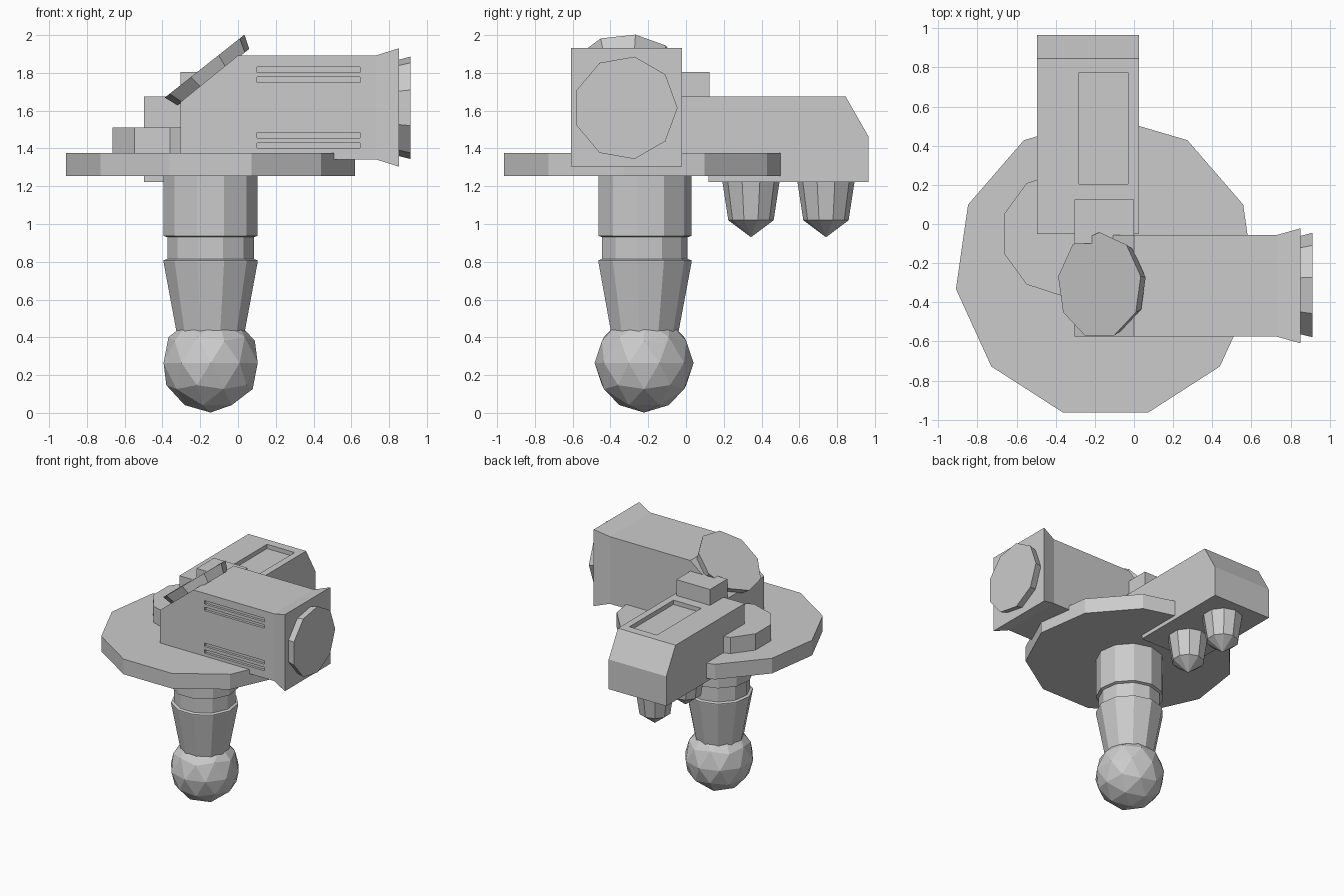
import bpy, bmesh, math
from mathutils import Matrix, Vector

if "Cube" in bpy.data.objects:
    bpy.data.objects.remove(bpy.data.objects["Cube"])


def finish(name, bm):
    bmesh.ops.recalc_face_normals(bm, faces=bm.faces[:])
    me = bpy.data.meshes.new(name)
    bm.to_mesh(me)
    bm.free()
    ob = bpy.data.objects.new(name, me)
    bpy.context.collection.objects.link(ob)
    return ob


def lathe(name, rings, n, origin, axis=(0, 0, 1)):
    """Faceted solid from (radius, height) rings, one corner facing +y."""
    bm = bmesh.new()
    z = Vector(axis).normalized()
    y = Vector((0, 1, 0))
    x = y.cross(z)
    loops = []
    for r, h in rings:
        angles = [math.pi / 2 + math.tau * i / n for i in range(n)]
        loops.append([bm.verts.new(Vector(origin) + z * h + r * (x * math.cos(a) + y * math.sin(a)))
                      for a in angles])
    for a, b in zip(loops, loops[1:]):
        for i in range(n):
            j = (i + 1) % n
            bm.faces.new((a[i], a[j], b[j], b[i]))
    bm.faces.new(loops[0])
    bm.faces.new(loops[-1])
    bmesh.ops.remove_doubles(bm, verts=bm.verts[:], dist=0.0005)
    return finish(name, bm)


def prism(points, depth):
    """Closed outline of 3D points swept along depth."""
    bm = bmesh.new()
    f = bm.faces.new([bm.verts.new(p) for p in points])
    ext = bmesh.ops.extrude_face_region(bm, geom=[f], use_keep_orig=True)
    bmesh.ops.translate(bm, vec=depth, verts=[v for v in ext["geom"] if isinstance(v, bmesh.types.BMVert)])
    bmesh.ops.recalc_face_normals(bm, faces=bm.faces[:])
    return bm


def boxes(name, spans):
    bm = bmesh.new()
    for lo, hi in spans:
        lo, hi = Vector(lo), Vector(hi)
        m = Matrix.Translation((lo + hi) / 2) @ Matrix.Diagonal((*(hi - lo), 1))
        bmesh.ops.create_cube(bm, size=1, matrix=m)
    return finish(name, bm)


def cut(ob, spans):
    cutter = boxes("cutter", spans)
    cutter.hide_render = True
    mod = ob.modifiers.new("recess", "BOOLEAN")
    mod.operation, mod.solver, mod.object = "DIFFERENCE", "EXACT", cutter
    bpy.context.view_layer.objects.active = ob
    bpy.ops.object.modifier_apply(modifier=mod.name)
    bpy.data.objects.remove(cutter)


CX, CY = -0.145, -0.222

# Ball foot and stepped stem
bm = bmesh.new()
bmesh.ops.create_icosphere(bm, subdivisions=2, radius=0.262, matrix=Matrix.Translation((CX, CY, 0.264)))
finish("ball_foot", bm)
lathe("stem", [(0.177, 0.40), (0.252, 0.80), (0.252, 0.808), (0.231, 0.815), (0.231, 0.93),
               (0.252, 0.937), (0.252, 1.27)], 11, (CX, CY, 0))

# Round platform and the low pad on it
lathe("platform", [(0.773, 1.253), (0.773, 1.377)], 11, (CX, CY, 0))
lathe("pad", [(0.32, 1.36), (0.32, 1.51)], 10, (-0.361, -0.05, 0))

# Rear housing with a recessed top panel
profile = [(-0.05, 1.30), (0.12, 1.30), (0.12, 1.222), (0.965, 1.222), (0.965, 1.465),
           (0.845, 1.675), (-0.05, 1.675)]
housing = finish("rear_housing", prism([(-0.497, y, z) for y, z in profile], (0.522, 0, 0)))
cut(housing, [((-0.28, 0.205, 1.64), (-0.03, 0.775, 1.75))])

# Pointed studs under the rear housing
for i, y in enumerate((0.344, 0.741)):
    lathe(f"stud_{i + 1}", [(0, 0.93), (0.12, 1.02), (0.153, 1.235)], 10, (-0.236, y, 0))

# Bridge block between the two housings
boxes("bridge_block", [((-0.305, -0.1, 1.6), (0, 0.125, 1.805))])

# Main barrel: slanted back, flared front
LY, LZ = -0.316, 1.617
outline = [(-0.305, 1.342), (0.73, 1.342), (0.73, 1.892), (0.0, 1.892), (-0.305, 1.645)]
bm = prism([(x, LY - 0.26, z) for x, z in outline], (0, 0.52, 0))
mouth = next(f for f in bm.faces if f.normal.x > 0.99)
new = bmesh.ops.extrude_face_region(bm, geom=[mouth])
rim = [v for v in new["geom"] if isinstance(v, bmesh.types.BMVert)]
if mouth.is_valid:
    bm.faces.remove(mouth)
for v in rim:
    v.co = Vector((0.852, LY + (v.co.y - LY) * 1.13, LZ + (v.co.z - LZ) * 1.14))
barrel = finish("barrel", bm)
cut(barrel, [((0.10, LY - 0.4, z), (0.645, LY - 0.24, z + 0.028)) for z in (1.402, 1.456, 1.75, 1.803)])

# Front lens and slanted rear cap
lathe("front_lens", [(0.254, -0.02), (0.275, 0.06)], 9, (0.852, -0.32, 1.615), (1, 0, 0))
lathe("rear_cap", [(0.245, 0), (0.273, 0.075)], 9, (-0.13, -0.315, 1.777), (-0.62, 0, 0.785))
